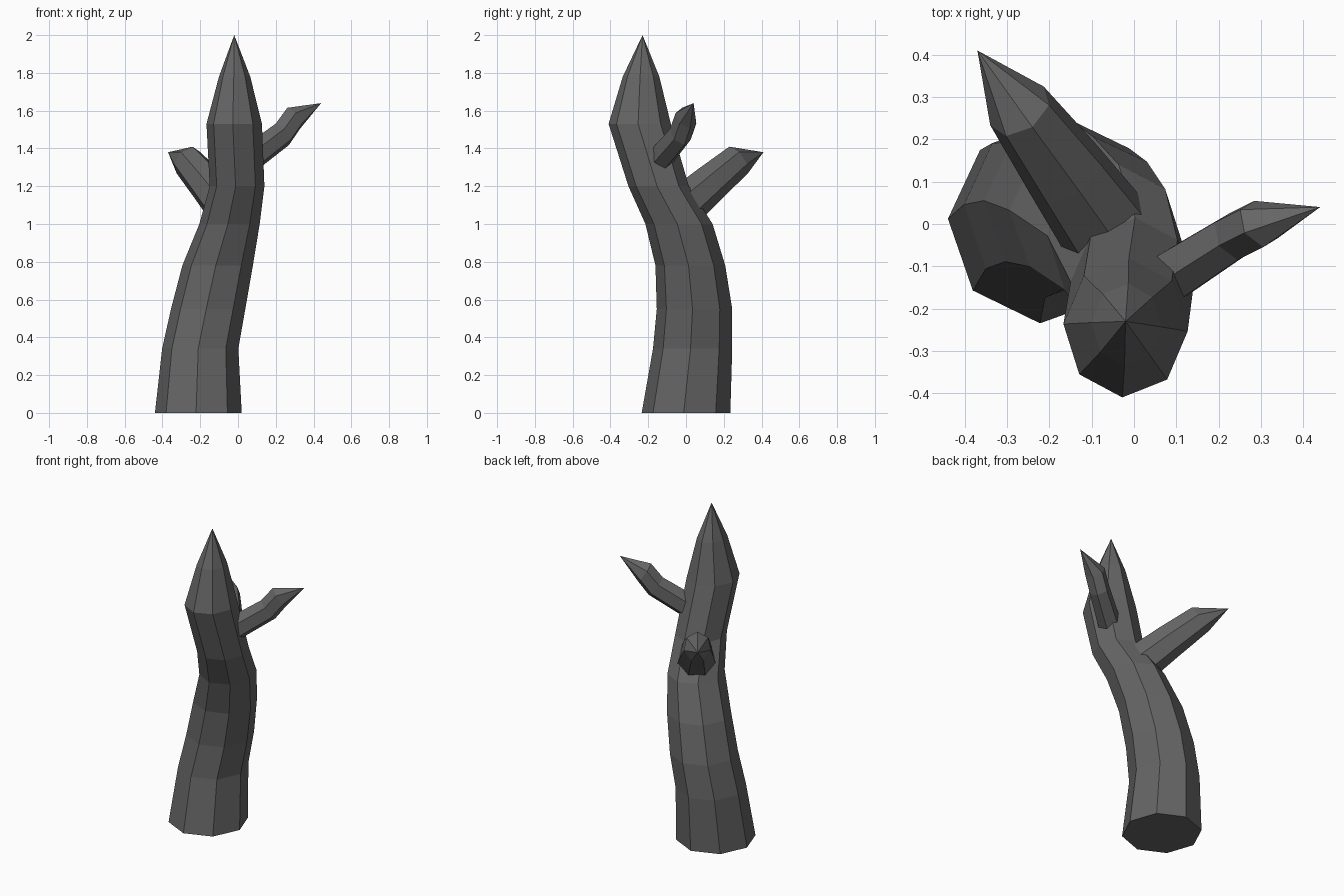
import bpy, bmesh
from math import cos, sin, radians, tau
from mathutils import Vector

cube = bpy.data.objects.get("Cube")
if cube:
    bpy.data.objects.remove(cube, do_unlink=True)

# Charred bark colour
bark = bpy.data.materials.new("dark_grey_bark")
bark.use_nodes = True
bark.diffuse_color = (0.13, 0.13, 0.13, 1)
bark.node_tree.nodes["Principled BSDF"].inputs["Base Color"].default_value = bark.diffuse_color


def limb(name, rings, tip, sides, axis=None, turn=0):
    """Loft rings of (centre, radius u, radius v) and close them in a point."""
    u, v = Vector((1, 0, 0)), Vector((0, 1, 0))
    if axis:
        w = Vector(axis).normalized()
        u = Vector((0, 0, 1)).cross(w).normalized()
        v = w.cross(u)
    bm = bmesh.new()
    loops = []
    for centre, ru, rv in rings:
        angles = [radians(turn) + tau * i / sides for i in range(sides)]
        loops.append([bm.verts.new(Vector(centre) + u * ru * cos(a) + v * rv * sin(a))
                      for a in angles])
    bm.faces.new(loops[0][::-1])
    for low, high in zip(loops, loops[1:]):
        for i in range(sides):
            j = (i + 1) % sides
            bm.faces.new((low[i], low[j], high[j], high[i]))
    point = bm.verts.new(tip)
    for i in range(sides):
        bm.faces.new((loops[-1][i], loops[-1][(i + 1) % sides], point))
    bmesh.ops.recalc_face_normals(bm, faces=bm.faces)
    mesh = bpy.data.meshes.new(name)
    bm.to_mesh(mesh)
    bm.free()
    mesh.materials.append(bark)
    obj = bpy.data.objects.new(name, mesh)
    bpy.context.collection.objects.link(obj)
    return obj


# Bent trunk with a pointed crown
limb("trunk", [
    ((-0.21, 0, 0), 0.23, 0.235),
    ((-0.20, 0.035, 0.34), 0.202, 0.21),
    ((-0.158, 0.045, 0.55), 0.197, 0.2),
    ((-0.108, 0.023, 0.78), 0.187, 0.185),
    ((-0.045, -0.037, 1.0), 0.16, 0.178),
    ((-0.005, -0.145, 1.2), 0.145, 0.16),
    ((-0.02, -0.245, 1.53), 0.147, 0.165),
    ((-0.018, -0.238, 1.78), 0.083, 0.097),
], (-0.02, -0.23, 2.0), 8, turn=-3)

# Thick broken branch at the back right
limb("back_branch", [
    ((-0.06, -0.02, 1.09), 0.115, 0.118),
    ((-0.16, 0.12, 1.21), 0.1, 0.105),
    ((-0.27, 0.27, 1.335), 0.08, 0.09),
], (-0.37, 0.41, 1.38), 7, axis=(-0.21, 0.29, 0.245), turn=90)

# Thin bent branch on the left
limb("left_branch", [
    ((0.03, -0.16, 1.32), 0.07, 0.075),
    ((0.235, -0.03, 1.475), 0.06, 0.07),
    ((0.295, 0.0, 1.56), 0.06, 0.068),
], (0.44, 0.04, 1.64), 6, axis=(0.26, 0.16, 0.22), turn=90)
